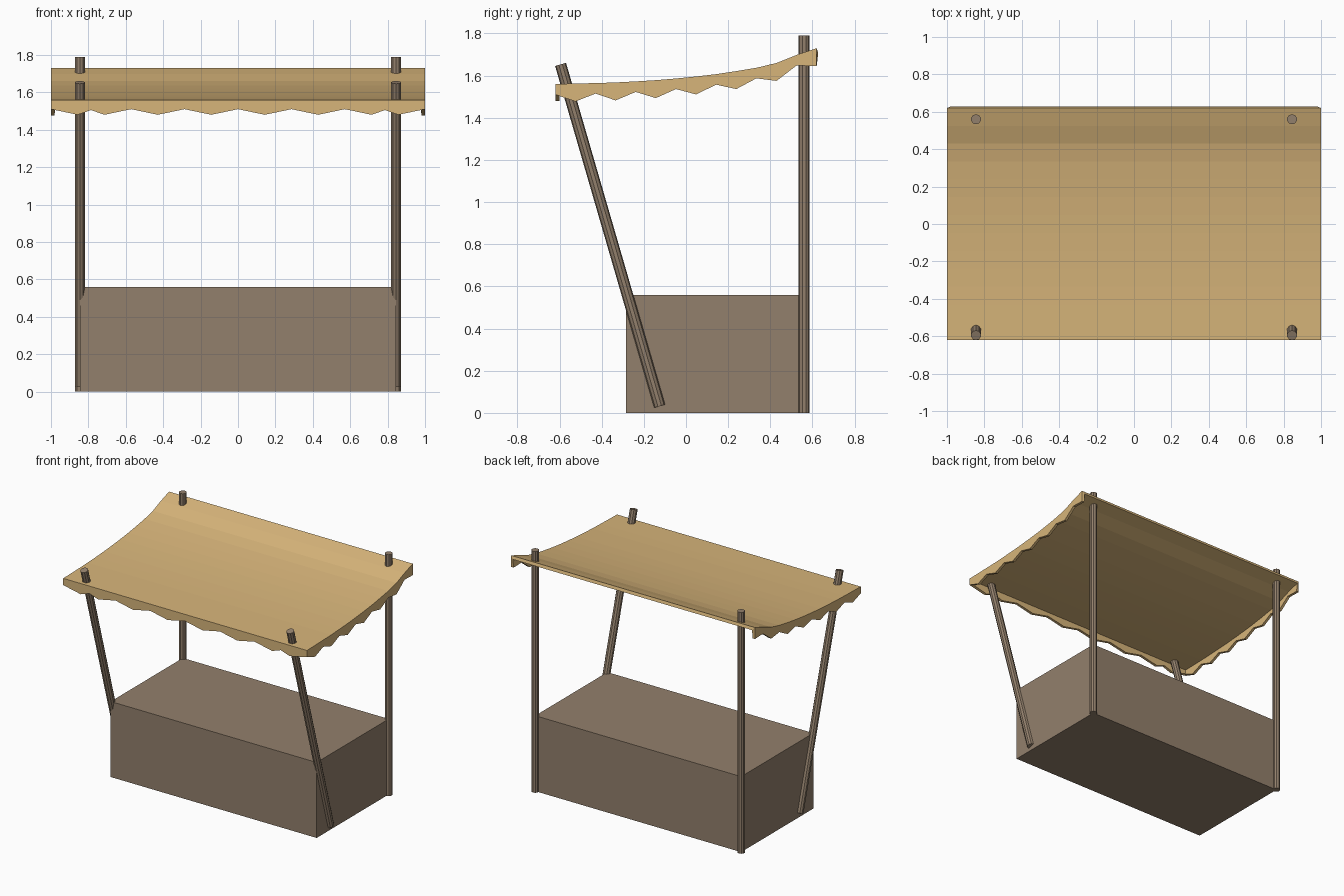
import bpy, bmesh
from mathutils import Vector

if "Cube" in bpy.data.objects:
    bpy.data.objects.remove(bpy.data.objects["Cube"])


def material(name, rgb):
    m = bpy.data.materials.new(name)
    m.diffuse_color = (*rgb, 1)
    m.use_nodes = True
    m.node_tree.nodes["Principled BSDF"].inputs["Base Color"].default_value = m.diffuse_color
    return m


wood = material("brown wood", (0.29, 0.215, 0.15))
cloth = material("tan cloth", (0.68, 0.46, 0.195))


# Counter box
bpy.ops.mesh.primitive_cube_add(size=1, location=(0, 0.1375, 0.28))
box = bpy.context.object
box.name = "counter"
box.scale = (1.69, 0.845, 0.56)
box.data.materials.append(wood)


# Posts between two points
def post(name, a, b):
    a, b = Vector(a), Vector(b)
    d = b - a
    bpy.ops.mesh.primitive_cylinder_add(vertices=10, radius=0.027, depth=d.length,
                                        location=(a + b) / 2)
    o = bpy.context.object
    o.name = name
    o.rotation_euler = d.to_track_quat('Z', 'Y').to_euler()
    o.data.materials.append(wood)


for side, x in (("left", -0.845), ("right", 0.845)):
    post("back_post_" + side, (x, 0.56, 0), (x, 0.56, 1.79))
    post("front_post_" + side, (x, -0.125, 0.032), (x, -0.595, 1.653))


# Canopy: sagging roof profile swept in x, with zigzag valances
CURVE = [(-0.62, 1.56), (-0.36, 1.566), (-0.17, 1.576), (0.0, 1.59), (0.17, 1.61),
         (0.33, 1.636), (0.43, 1.66), (0.53, 1.70), (0.62, 1.73)]


def roof_z(y):
    for (y0, z0), (y1, z1) in zip(CURVE, CURVE[1:]):
        if y <= y1 + 1e-6:
            return z0 + (z1 - z0) * (y - y0) / (y1 - y0)
    return CURVE[-1][1]


bm = bmesh.new()


def strip(top, bottom):
    t = [bm.verts.new(p) for p in top]
    b = [bm.verts.new(p) for p in bottom]
    for i in range(len(t) - 1):
        bm.faces.new((t[i], b[i], b[i + 1], t[i + 1]))


ys = [-0.62 + 1.24 * i / 13 for i in range(14)]
half = [(0, 0.05), (0.143, 0.08), (0.286, 0.05), (0.429, 0.08), (0.571, 0.05),
        (0.714, 0.08), (0.786, 0.055), (0.857, 0.08), (1, 0.05)]
front = [(-x, d) for x, d in half[:0:-1]] + half

# front valance
strip([(x, -0.62, 1.56) for x, d in front], [(x, -0.62, 1.56 - d) for x, d in front])
# side valances
for x in (-1, 1):
    strip([(x, y, roof_z(y)) for y in ys],
          [(x, y, roof_z(y) - (0.085 if i % 2 else 0.05)) for i, y in enumerate(ys)])
# roof sheet
strip([(-1, y, roof_z(y)) for y in ys], [(1, y, roof_z(y)) for y in ys])
# fill in the front roof edge so that it shares the valance points
bmesh.ops.remove_doubles(bm, verts=bm.verts, dist=1e-4)
roof = [f for f in bm.faces if f.calc_center_median().y < -0.5 and len(f.verts) == 4
        and abs(f.calc_center_median().x) < 1e-4 and abs(f.normal.z) >= 0
        and f.calc_area() > 0.1]
for f in roof:
    back = sorted([v for v in f.verts if v.co.y > -0.6], key=lambda v: -v.co.x)
    edge = sorted([v for v in bm.verts if abs(v.co.y + 0.62) < 1e-4
                   and abs(v.co.z - 1.56) < 1e-4], key=lambda v: v.co.x)
    bm.faces.remove(f)
    bm.faces.new(edge + back)
for e in [e for e in bm.edges if not e.link_faces]:
    bm.edges.remove(e)
bmesh.ops.recalc_face_normals(bm, faces=bm.faces)
# make the roof face up
up = max(bm.faces, key=lambda f: f.calc_center_median().z)
bm.normal_update()
if up.normal.z < 0:
    bmesh.ops.reverse_faces(bm, faces=bm.faces)

me = bpy.data.meshes.new("canopy")
bm.to_mesh(me)
bm.free()
canopy = bpy.data.objects.new("canopy", me)
bpy.context.collection.objects.link(canopy)
me.materials.append(cloth)
s = canopy.modifiers.new("thickness", 'SOLIDIFY')
s.thickness = 0.02
s.offset = -1
s.use_even_offset = True
